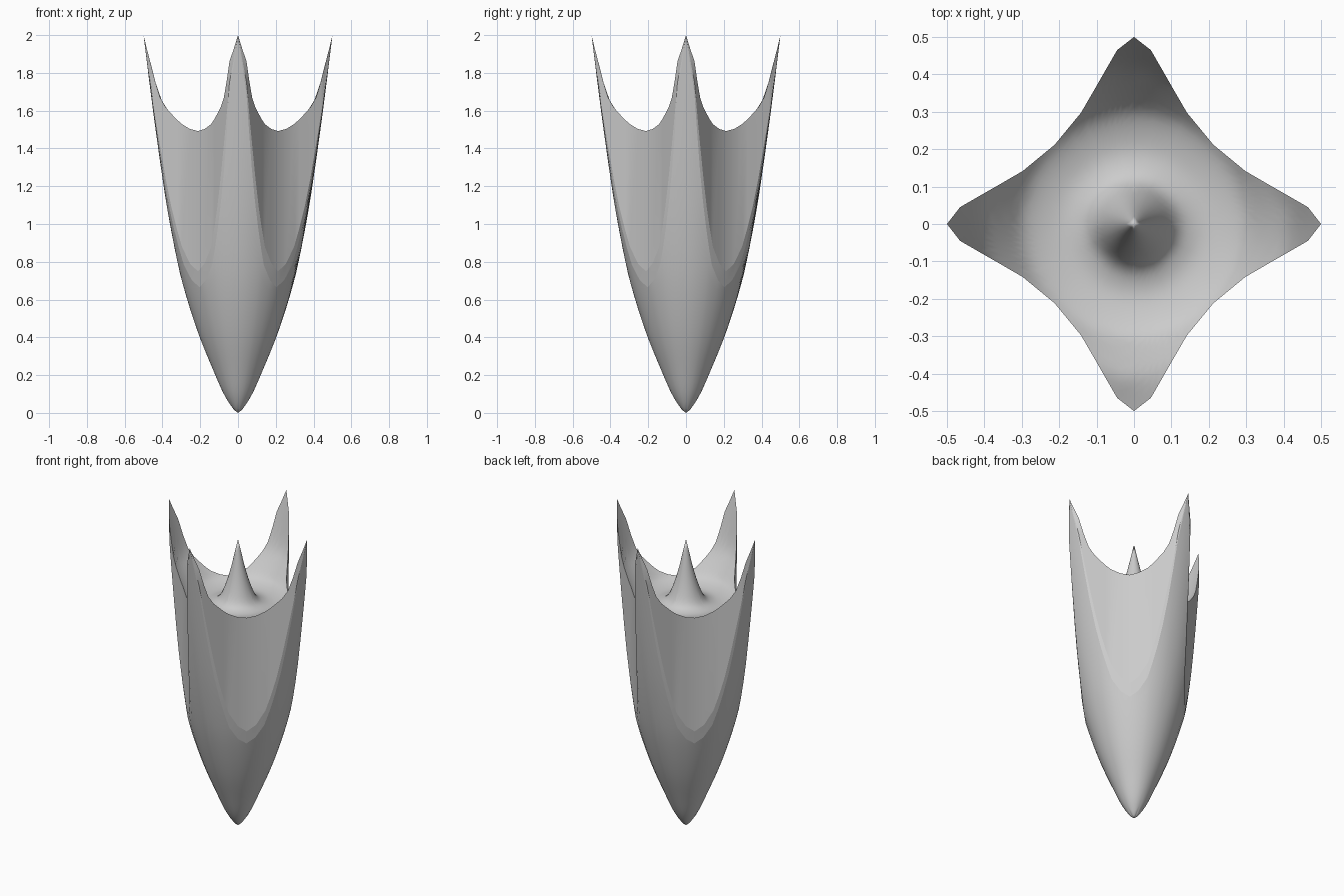
import bpy, bmesh
from math import hypot, cos, sin, pi
from mathutils import Vector

if "Cube" in bpy.data.objects:
    bpy.data.objects.remove(bpy.data.objects["Cube"], do_unlink=True)

# Radius -> height profiles for the outer shell and the inner bowl with its spike
SHELL = [(0, 0), (.02, .015), (.07, .09), (.12, .2), (.217, .44), (.3, .71),
         (.345, .92), (.386, 1.15), (.45, 1.6), (.5, 2)]
BOWL = [(0, 1.87), (.02, 1.78), (.045, 1.67), (.075, 1.57), (.11, 1.49), (.16, 1.46),
        (.22, 1.46), (.297, 1.49), (.33, 1.53), (.367, 1.58), (.42, 1.67), (.467, 1.86), (.5, 2)]
# Half of one scalloped side in plan, from a tip to the diagonal
SCALLOP = [(.5, 0), (.465, .045), (.413, .075), (.352, .11), (.297, .142), (.212, .212)]


def height(profile, r):
    """Smooth height of a profile at radius r."""
    n = len(profile) - 1
    slope = lambda i: ((profile[min(i + 1, n)][1] - profile[max(i - 1, 0)][1])
                       / (profile[min(i + 1, n)][0] - profile[max(i - 1, 0)][0]))
    i = next((k for k in range(n) if r <= profile[k + 1][0]), n - 1)
    (r0, z0), (r1, z1) = profile[i], profile[i + 1]
    h = r1 - r0
    t = min(1, (r - r0) / h)
    return (z0 * (1 + 2 * t) * (1 - t) ** 2 + z1 * t * t * (3 - 2 * t)
            + h * t * (1 - t) * (slope(i) * (1 - t) - slope(i + 1) * t))


# Full plan outline: mirror the half side, subdivide it and turn it four times
side = [Vector(p) for p in SCALLOP]
side += [Vector((p.y, p.x)) for p in reversed(side[:-1])]
quarter = [a.lerp(b, k / 2) for a, b in zip(side, side[1:]) for k in range(2)]
outline = []
for q in range(4):
    c, s = cos(q * pi / 2), sin(q * pi / 2)
    outline += [Vector((c * p.x - s * p.y, s * p.x + c * p.y)) for p in quarter]

# Columns of points: up the shell, over the bevel and wall, down into the bowl
RINGS, BOWL_RINGS = 18, 24
bm = bmesh.new()
bottom = bm.verts.new((0, 0, 0))
spike_tip = bm.verts.new((0, 0, height(BOWL, 0)))
columns = []
for p in outline:
    R, d = p.length, p.normalized()
    gap = height(BOWL, R) - height(SHELL, R)
    bevel = min(1, gap / .3)
    edge = R - .012 * bevel
    points = [(edge * k / RINGS, height(SHELL, edge * k / RINGS)) for k in range(1, RINGS + 1)]
    points.append((R, height(SHELL, R) + .04 * bevel))
    points += [(R * k / BOWL_RINGS, height(BOWL, R * k / BOWL_RINGS))
               for k in range(BOWL_RINGS, 0, -1)]
    columns.append([bm.verts.new((d.x * r, d.y * r, z)) for r, z in points])

for a, b in zip(columns, columns[1:] + columns[:1]):
    bm.faces.new((bottom, b[0], a[0]))
    for k in range(len(a) - 1):
        bm.faces.new((a[k], b[k], b[k + 1], a[k + 1]))
    bm.faces.new((a[-1], b[-1], spike_tip))
    # Crisp bevel lines and rim
    for k in (RINGS - 1, RINGS, RINGS + 1):
        bm.edges.get((a[k], b[k])).smooth = False

bmesh.ops.remove_doubles(bm, verts=bm.verts, dist=.0005)
bmesh.ops.recalc_face_normals(bm, faces=bm.faces)
for f in bm.faces:
    f.smooth = True

mesh = bpy.data.meshes.new("pointed_cup")
bm.to_mesh(mesh)
bm.free()
cup = bpy.data.objects.new("pointed_cup", mesh)
bpy.context.collection.objects.link(cup)

# Plain grey
grey = bpy.data.materials.new("plain_grey")
grey.use_nodes = True
colour = (.6, .6, .6, 1)
grey.diffuse_color = colour
grey.node_tree.nodes["Principled BSDF"].inputs["Base Color"].default_value = colour
mesh.materials.append(grey)
